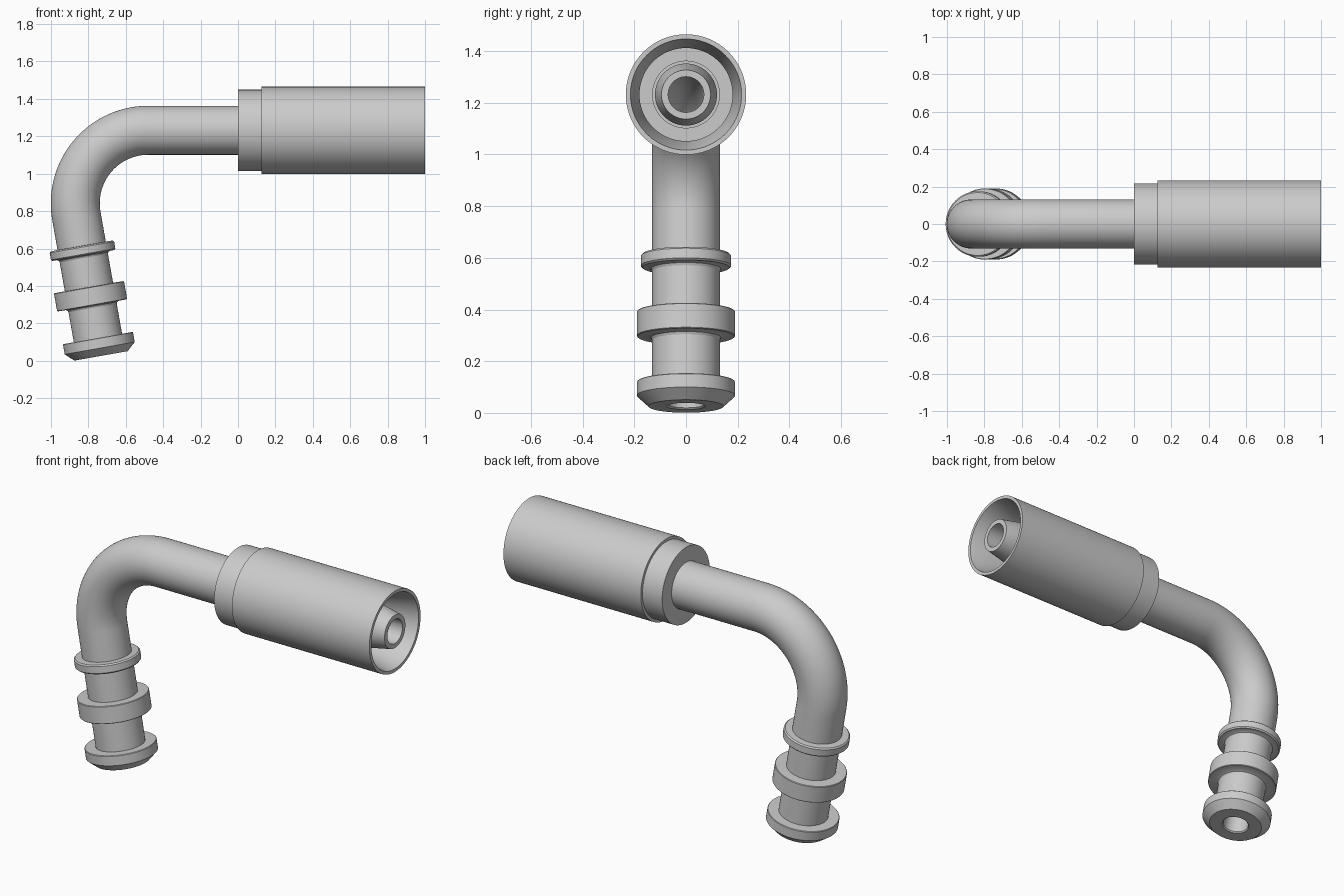
import bpy, bmesh
from math import sin, cos, pi, radians

if "Cube" in bpy.data.objects:
    bpy.data.objects.remove(bpy.data.objects["Cube"])

AXIS_Z = 1.232            # height of the horizontal leg
STRAIGHT = 1.48           # centreline run from x = 1 to the bend
BEND_R = 0.39
BEND = radians(100)
ARC = BEND_R * BEND
END = STRAIGHT + ARC + 0.76
BORE = 0.069
PIPE_R = 0.131
SEGMENTS = 96


def frame(t):
    """Centre (x, z) and turning angle of the centreline at distance t."""
    if t <= STRAIGHT:
        return 1 - t, AXIS_Z, 0
    a = min((t - STRAIGHT) / BEND_R, BEND)
    x = 1 - STRAIGHT - BEND_R * sin(a)
    z = AXIS_Z - BEND_R + BEND_R * cos(a)
    rest = max(0, t - STRAIGHT - ARC)
    return x - rest * cos(a), z - rest * sin(a), a


def revolve(name, profile):
    """Sweep a closed (distance, radius) profile round the bent centreline."""
    bm = bmesh.new()
    rings = []
    for t, r in profile:
        x, z, a = frame(t)
        ring = []
        for i in range(SEGMENTS):
            q = 2 * pi * i / SEGMENTS
            n = r * cos(q)
            ring.append(bm.verts.new((x - n * sin(a), r * sin(q), z + n * cos(a))))
        rings.append(ring)
    for k, ring in enumerate(rings):
        nxt = rings[(k + 1) % len(rings)]
        for i in range(SEGMENTS):
            j = (i + 1) % SEGMENTS
            bm.faces.new((ring[i], ring[j], nxt[j], nxt[i]))
    bmesh.ops.recalc_face_normals(bm, faces=bm.faces)
    mesh = bpy.data.meshes.new(name)
    bm.to_mesh(mesh)
    bm.free()
    ob = bpy.data.objects.new(name, mesh)
    bpy.context.collection.objects.link(ob)
    bpy.ops.object.select_all(action='DESELECT')
    ob.select_set(True)
    bpy.context.view_layer.objects.active = ob
    bpy.ops.object.shade_smooth_by_angle(angle=radians(30))
    return ob


# Hollow pipe with a tapered nipple inside the sleeve
bends = [STRAIGHT + ARC * i / 40 for i in range(41)]
tip_top = END - 0.097
outer = [(0, 0.095), (0.13, 0.12), (0.8, 0.12), (0.8, PIPE_R)]
outer += [(t, PIPE_R) for t in bends] + [(tip_top, PIPE_R)]
inner = [(tip_top, BORE)] + [(t, BORE) for t in reversed(bends)] + [(0, BORE)]
revolve("bent_pipe", outer + inner)

# Crimp sleeve with flared mouth and its smaller rear collar
revolve("sleeve", [(0, 0.215), (0, 0.233), (0.875, 0.233), (0.875, 0.18), (0.15, 0.18)])
revolve("rear_collar", [(0.875, 0.11), (0.875, 0.217), (1, 0.217), (1, 0.11)])


# Raised rings on the lower leg, with small fillets where they meet the pipe
def flange(name, low, high, r, edge):
    a, b, f = END - high, END - low, 0.014
    revolve(name, [(a - 0.001, 0.12), (a - 0.001, PIPE_R), (a, r - edge), (a + edge, r),
                   (b - edge, r), (b, r - edge), (b, PIPE_R + f),
                   (b + f * 0.3, PIPE_R + f * 0.3), (b + f, PIPE_R), (b + f, 0.12)])


flange("upper_flange", 0.545, 0.597, 0.175, 0.007)
flange("middle_flange", 0.274, 0.373, 0.19, 0.003)

# Chamfered end tip
revolve("end_tip", [(tip_top, BORE), (tip_top, 0.187), (tip_top + 0.003, 0.19),
                    (END - 0.042, 0.19), (END, 0.145), (END, 0.075), (END - 0.006, BORE)])
